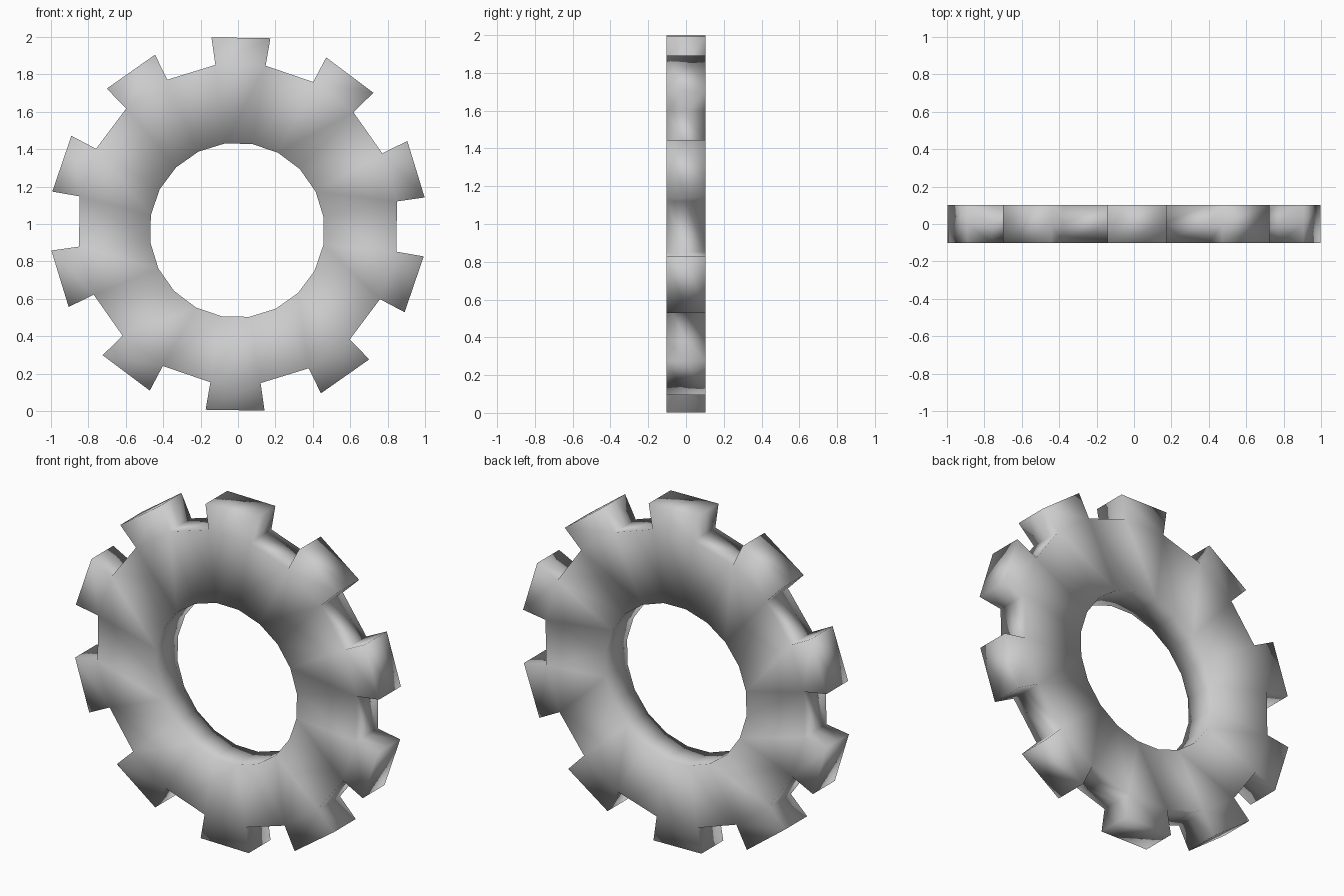
import bpy, bmesh
from math import sin, cos, radians

if "Cube" in bpy.data.objects:
    bpy.data.objects.remove(bpy.data.objects["Cube"])

TEETH = 10
HALF = 0.1025                 # half thickness
START = radians(-8.1)         # first tooth edge, clockwise from the top
STEP = radians(18)
N = TEETH * 2

bm = bmesh.new()


def ring(radius, y, cx=0.0, cz=1.0):
    """Ring of points in the x-z plane, clockwise seen from the front."""
    return [bm.verts.new((cx + radius * sin(START + i * STEP), y,
                          cz + radius * cos(START + i * STEP))) for i in range(N)]


# three layers through the thickness: front, middle, back
layers = []
for y in (-HALF, 0.0, HALF):
    layers.append((ring(0.468, y, -0.005, 0.967),   # bore, slightly low
                   ring(0.859, y),                  # tooth roots
                   ring(1.008, y)))                 # tooth tips

for i in range(N):
    j = (i + 1) % N
    tooth = i % 2 == 0
    # front and back faces
    for hole, root, tip in (layers[0], layers[2]):
        bm.faces.new((hole[i], hole[j], root[j], root[i]))
        if tooth:
            bm.faces.new((root[i], root[j], tip[j], tip[i]))
    # bore wall, gap floors, tooth tips and flanks
    for a, b in zip(layers, layers[1:]):
        bm.faces.new((a[0][i], a[0][j], b[0][j], b[0][i]))
        k = 2 if tooth else 1
        bm.faces.new((a[k][i], a[k][j], b[k][j], b[k][i]))
        if tooth:
            for s in (i, j):
                bm.faces.new((a[1][s], a[2][s], b[2][s], b[1][s]))

bmesh.ops.recalc_face_normals(bm, faces=bm.faces[:])
loose = [v for v in bm.verts if not v.link_faces]
bmesh.ops.delete(bm, geom=loose, context='VERTS')
for f in bm.faces:
    f.smooth = True

mesh = bpy.data.meshes.new("gear_wheel")
bm.to_mesh(mesh)
bm.free()
gear = bpy.data.objects.new("gear_wheel", mesh)
bpy.context.collection.objects.link(gear)
